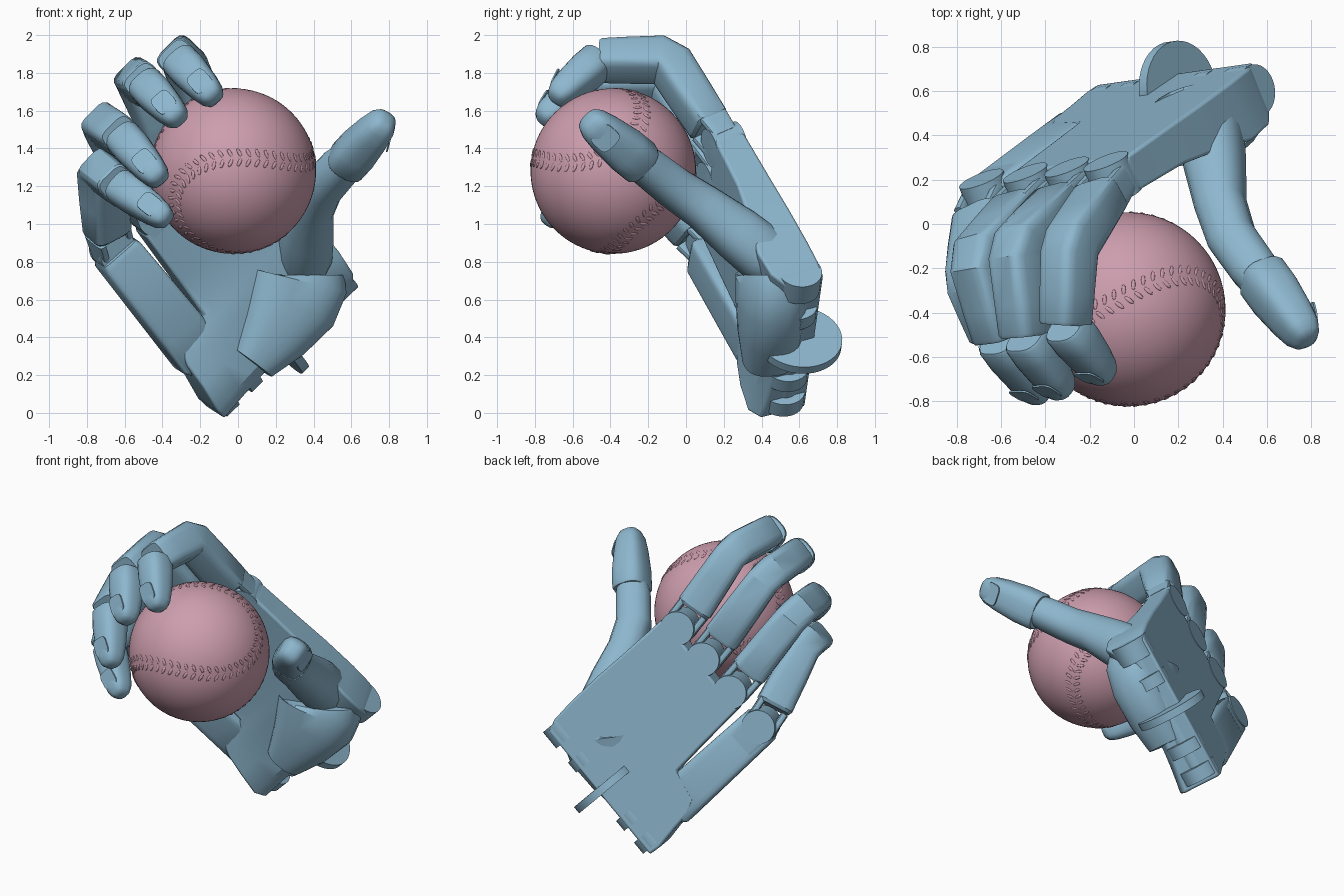
import bpy, bmesh, math
from mathutils import Vector as V, Matrix

if "Cube" in bpy.data.objects:
    bpy.data.objects.remove(bpy.data.objects["Cube"])


def material(name, rgb):
    m = bpy.data.materials.new(name)
    m.use_nodes = True
    m.diffuse_color = (*rgb, 1)
    m.node_tree.nodes["Principled BSDF"].inputs["Base Color"].default_value = (*rgb, 1)
    return m


BLUE = material("hand blue", (0.27, 0.475, 0.62))
PINK = material("ball pink", (0.61, 0.34, 0.42))


def finish(bm, name, mat, angle=32):
    bmesh.ops.recalc_face_normals(bm, faces=bm.faces)
    me = bpy.data.meshes.new(name)
    bm.to_mesh(me)
    bm.free()
    me.materials.append(mat)
    me.shade_smooth()
    me.set_sharp_from_angle(angle=math.radians(angle))
    ob = bpy.data.objects.new(name, me)
    bpy.context.collection.objects.link(ob)
    return ob


def skin(bm, rings):
    """Join rings of vertices into a closed tube."""
    rows = [[bm.verts.new(p) for p in r] for r in rings]
    n = len(rows[0])
    for r, s in zip(rows, rows[1:]):
        for i in range(n):
            bm.faces.new((r[i], r[(i + 1) % n], s[(i + 1) % n], s[i]))
    bm.faces.new(rows[0])
    bm.faces.new(rows[-1])


def oval(mid, x, y, power, sides):
    """Ring of points between an ellipse (power 1) and a box (power 0)."""
    ring = []
    for k in range(sides):
        a = math.tau * (k + 0.5) / sides
        c, s = math.cos(a), math.sin(a)
        ring.append(mid + x * math.copysign(abs(c) ** power, c)
                    + y * math.copysign(abs(s) ** power, s))
    return ring


def loft(name, pts, halves, ref, power=0.7, sides=20):
    """Rounded-box sections along a path; halves are (across, depth)."""
    pts = [V(p) for p in pts]
    rings = []
    for i, (p, (w, h)) in enumerate(zip(pts, halves)):
        t = (pts[min(i + 1, len(pts) - 1)] - pts[max(i - 1, 0)]).normalized()
        s = (ref - t * ref.dot(t)).normalized()
        rings.append(oval(p, s * w, t.cross(s) * h, power, sides))
    bm = bmesh.new()
    skin(bm, rings)
    return finish(bm, name, BLUE)


# Hand frame: ACROSS to the thumb, ALONG the fingers, OUT of the back
ORIGIN = V((-0.10, 0.67, -0.02))
ACROSS = V((0.706, 0.10, 0.70)).normalized()
ALONG = V((-0.56, -0.41, 0.72)).normalized()
OUT = ALONG.cross(ACROSS).normalized()


def hand(a, b, c):
    return ORIGIN + ACROSS * a + ALONG * b + OUT * c


def disc(name, centre, axis, radius, width):
    x = axis.orthogonal().normalized()
    m = Matrix((x, axis.cross(x), axis)).transposed().to_4x4()
    m.translation = centre
    bm = bmesh.new()
    bmesh.ops.create_cone(bm, cap_ends=True, segments=40, radius1=radius,
                          radius2=radius, depth=width, matrix=m)
    return finish(bm, name, BLUE)


def fingertip(name, base, tip, ref, w, d):
    steps = ((0, 0.92), (0.04, 1), (0.3, 1), (0.65, 0.87), (0.85, 0.74),
             (0.95, 0.56), (0.99, 0.34), (1, 0.12))
    loft(name, [base.lerp(tip, f) for f, _ in steps],
         [(w * k, d * k) for _, k in steps], ref)
    # Thin nail plate lying on the outer side
    t = (tip - base).normalized()
    s = (ref - t * ref.dot(t)).normalized()
    out = t.cross(s)
    mid = base.lerp(tip, 0.73) + out * d * 0.81
    tilt = (t - out * 0.36).normalized()
    up = tilt.cross(s)
    bm = bmesh.new()
    skin(bm, [oval(mid + up * h, s * w * 0.56, tilt * 0.06, 0.5, 20)
              for h in (-0.004, 0.004)])
    finish(bm, name + "_nail", BLUE)


# Palm: flat back, thickness varies across the front
stations = ((0.09, -0.02, 0.97, 0.26, 0.20, 0.22),
            (0.17, -0.03, 1.0, 0.30, 0.25, 0.28),
            (0.32, -0.01, 1.01, 0.28, 0.25, 0.29),
            (0.45, 0.0, 1.01, 0.24, 0.24, 0.26),
            (0.53, 0.03, 1.01, 0.21, 0.23, 0.24),
            (0.57, 0.24, 1.01, 0.20, 0.225, 0.23),
            (0.80, 0.25, 1.0, 0.19, 0.19, 0.19),
            (1.13, 0.26, 0.99, 0.17, 0.17, 0.17))
rings = []
for b, a0, a1, little, mid, thumb in stations:
    ring = [hand(a0, b, 0), hand(a1, b, 0)]
    for k in range(13):
        f = 1 - k / 12
        t = little * (1 - f) * (1 - 2 * f) + 4 * mid * f * (1 - f) + thumb * f * (2 * f - 1)
        ring.append(hand(a0 + (a1 - a0) * f, b, -t))
    rings.append(ring)
bm = bmesh.new()
skin(bm, rings)
palm = finish(bm, "palm", BLUE)
bev = palm.modifiers.new("soft edges", "BEVEL")
bev.width, bev.segments, bev.angle_limit = 0.015, 3, math.radians(45)

# Separate side bar carrying the little finger
loft("little_finger_bar", [hand(a, b, -0.11) for a, b in
     ((0.10, 0.36), (0.10, 0.40), (0.10, 0.60), (0.09, 1.14), (0.09, 1.17))],
     [(0.11, 0.09), (0.135, 0.11), (0.135, 0.11), (0.125, 0.105), (0.11, 0.09)],
     ACROSS, 0.25)

# Wrist hinge: knobs and one large thin disc
for i, (a, width) in enumerate(((0.05, 0.09), (0.23, 0.08), (0.70, 0.08), (0.92, 0.13))):
    disc(f"wrist_knob_{i + 1}", hand(a, 0.15, -0.115), ACROSS, 0.118, width)
disc("wrist_pin", hand(0.48, 0.14, -0.11), ACROSS, 0.06, 0.9)
disc("wrist_disc", hand(0.48, 0.12, -0.075), ACROSS, 0.225, 0.05)

# Fingers: knuckle position, middle joint, end joint, tip, half width
fingers = {
    "little": (0.09, (-0.73, -0.25, 1.28), (-0.63, -0.50, 1.20), (-0.37, -0.74, 1.02), 0.095),
    "ring": (0.37, (-0.71, -0.16, 1.52), (-0.61, -0.52, 1.46), (-0.41, -0.79, 1.23), 0.10),
    "middle": (0.635, (-0.53, -0.12, 1.755), (-0.49, -0.51, 1.74), (-0.31, -0.77, 1.55), 0.10),
    "index": (0.885, (-0.29, -0.10, 1.87), (-0.31, -0.46, 1.865), (-0.12, -0.70, 1.66), 0.10),
}
for name, (a, pip, dip, tip, w) in fingers.items():
    pip, dip, tip = V(pip), V(dip), V(tip)
    # Round-ended knuckle tongue on the palm
    loft(name + "_knuckle_tongue", [hand(a, b, -0.088) for b in (1.0, 1.17)],
         [(0.105, 0.085), (0.105, 0.085)], ACROSS, 0.2)
    disc(name + "_knuckle", hand(a, 1.165, -0.085), OUT, 0.107, 0.175)
    root = hand(a, 1.22, -0.10)
    for side in (-1, 1):
        off = ACROSS * side * 0.088
        loft(f"{name}_fork_{side}", [hand(a, 1.17, -0.09) + off, root.lerp(pip, 0.2) + off],
             [(0.022, 0.07), (0.024, 0.085)], ACROSS, 0.5)
    # Near and middle segments with a sharp bend
    path = [root.lerp(pip, f) for f in (0.15, 0.19, 0.6, 0.93)]
    path += [pip.lerp(dip, f) for f in (0.09, 0.6, 0.95, 0.99)]
    loft(name + "_finger_body", path,
         [(0.105, 0.08), (0.117, 0.095), (0.111, 0.105), (w * 1.05, 0.112),
          (w * 1.05, 0.112), (w * 1.03, 0.105), (w, 0.10), (w * 0.92, 0.092)],
         ACROSS, 0.45, 16)
    fingertip(name + "_fingertip", dip, tip, ACROSS, w, w * 0.98)

# Mound of the thumb, an upright bulge on the palm with a flat rim
loft("thumb_mound", [(0.07, 0.43, 0.27), (0.18, 0.44, 0.42), (0.27, 0.45, 0.57),
                     (0.31, 0.455, 0.70), (0.31, 0.455, 0.73)],
     [(0.13, 0.13), (0.20, 0.16), (0.26, 0.175), (0.275, 0.18), (0.255, 0.16)],
     V((1, 0.25, 0)), 0.8, 28)
# Thumb
loft("thumb_body", [(0.34, 0.49, 0.75), (0.345, 0.46, 0.78), (0.35, 0.41, 0.84),
                    (0.365, 0.27, 0.95), (0.39, 0.09, 1.09), (0.44, -0.06, 1.19),
                    (0.54, -0.20, 1.30), (0.58, -0.25, 1.34)],
     [(0.09, 0.10), (0.13, 0.135), (0.145, 0.155), (0.14, 0.145), (0.117, 0.122),
      (0.113, 0.112), (0.11, 0.105), (0.10, 0.095)], V((1, 0.3, 0.2)), 0.85, 16)
base, tip = V((0.57, -0.23, 1.32)), V((0.79, -0.53, 1.56))
fingertip("thumb_tip", base, tip, V((0.8, 0.1, -0.3)).cross(tip - base), 0.12, 0.11)

# Ball
CENTRE, R = V((-0.025, -0.385, 1.28)), 0.438
bm = bmesh.new()
bmesh.ops.create_uvsphere(bm, u_segments=64, v_segments=40, radius=R,
                          matrix=Matrix.Translation(CENTRE))
finish(bm, "ball", PINK)

# Low stitches in two slanted rows along the seam
lobe = V((0.3, -0.75, -0.6)).normalized()
waist = V((0.9, 0.15, -0.2))
waist = (waist - lobe * waist.dot(lobe)).normalized()
third = waist.cross(lobe)


def seam(t):
    k = 0.72
    x = k * math.cos(t) + (1 - k) * math.cos(3 * t)
    y = k * math.sin(t) - (1 - k) * math.sin(3 * t)
    z = 2 * math.sqrt(k * (1 - k)) * math.sin(2 * t)
    h = math.sqrt(0.5)
    return (lobe * (x - y) * h + third * (x + y) * h + waist * z).normalized()


bm = bmesh.new()
COUNT = 100
for i in range(COUNT):
    t = math.tau * i / COUNT
    p = seam(t)
    run = (seam(t + 0.01) - p).normalized()
    cross = p.cross(run)
    for side in (-1, 1):
        n = (p + cross * side * 0.06).normalized()
        x = (cross * side + run * 0.5).normalized()
        y = n.cross(x).normalized()
        m = Matrix((x, y, y.cross(x))).transposed().to_4x4()
        m.translation = CENTRE + n * (R - 0.001)
        bmesh.ops.create_uvsphere(bm, u_segments=8, v_segments=6, radius=1,
                                  matrix=m @ Matrix.Diagonal((0.026, 0.010, 0.005, 1)))
finish(bm, "ball_stitches", PINK, 60)
